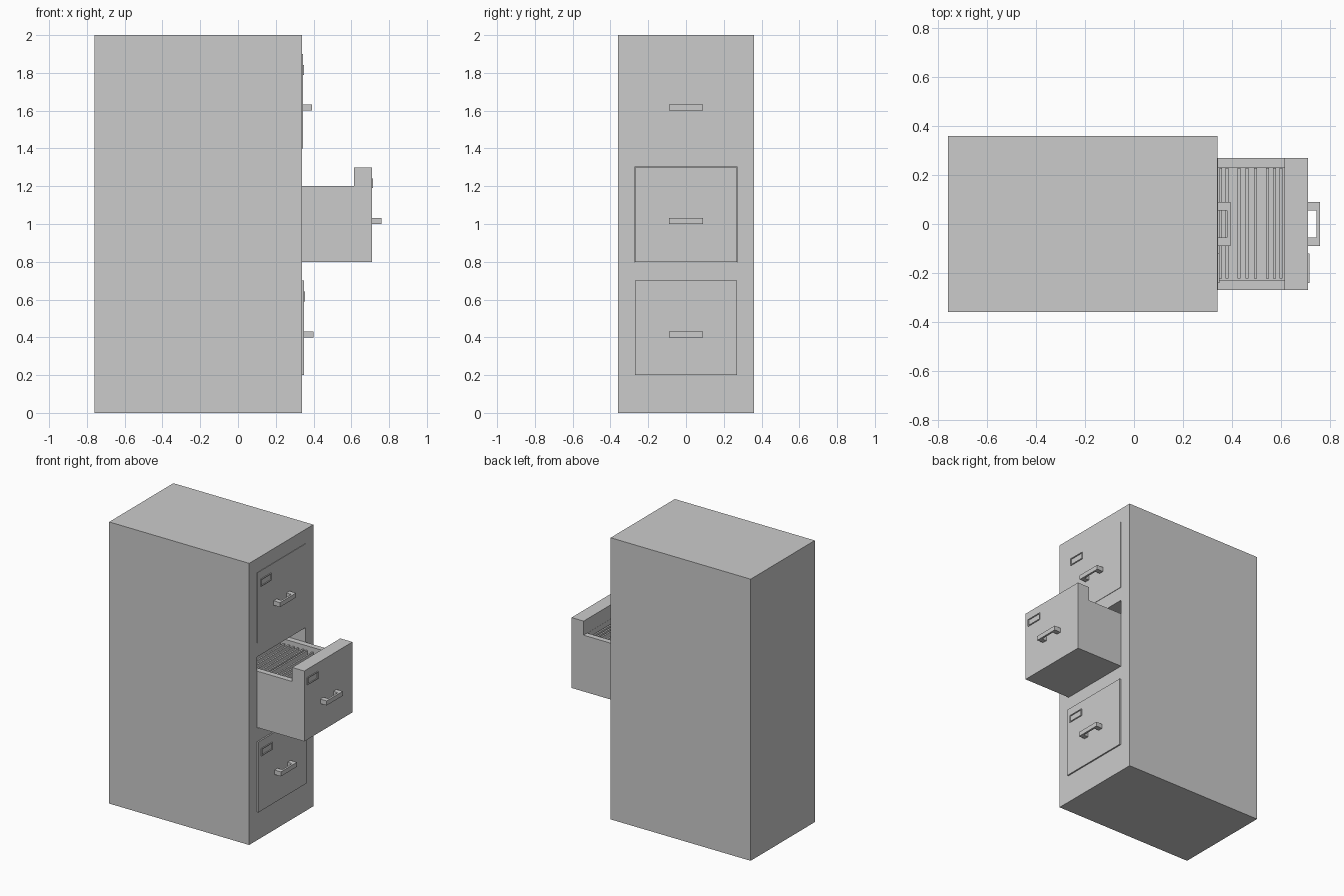
import bpy, bmesh

if "Cube" in bpy.data.objects:
    bpy.data.objects.remove(bpy.data.objects["Cube"])


def extrude(name, outline, axis, lo, hi):
    """Prism from a 2D outline: axis 'y' takes (x, z) points, axis 'z' takes (x, y)."""
    bm = bmesh.new()
    pts = [(a, lo, b) if axis == 'y' else (a, b, lo) for a, b in outline]
    face = bm.faces.new([bm.verts.new(p) for p in pts])
    res = bmesh.ops.extrude_face_region(bm, geom=[face])
    move = (0, hi - lo, 0) if axis == 'y' else (0, 0, hi - lo)
    bmesh.ops.translate(bm, vec=move, verts=[v for v in res['geom'] if isinstance(v, bmesh.types.BMVert)])
    bmesh.ops.recalc_face_normals(bm, faces=bm.faces)
    mesh = bpy.data.meshes.new(name)
    bm.to_mesh(mesh)
    bm.free()
    obj = bpy.data.objects.new(name, mesh)
    bpy.context.collection.objects.link(obj)
    return obj


def box(name, x0, x1, y0, y1, z0, z1):
    return extrude(name, [(x0, y0), (x1, y0), (x1, y1), (x0, y1)], 'z', z0, z1)


def cut(obj, cutter):
    mod = obj.modifiers.new("cut", 'BOOLEAN')
    mod.operation = 'DIFFERENCE'
    mod.solver = 'EXACT'
    mod.object = cutter
    bpy.context.view_layer.objects.active = obj
    bpy.ops.object.modifier_apply(modifier=mod.name)
    bpy.data.objects.remove(cutter)


def fittings(level, x, z):
    """Pull handle and label frame on a drawer front at x, with its bottom at z."""
    o, i = 0.09, 0.055
    extrude(level + "_handle",
            [(x, -o), (x + 0.05, -o), (x + 0.05, o), (x, o),
             (x, i), (x + 0.036, i), (x + 0.036, -i), (x, -i)], 'z', z + 0.2, z + 0.232)
    frame = box(level + "_label_frame", x - 0.001, x + 0.006, -0.24, -0.12, z + 0.39, z + 0.442)
    cut(frame, box("label_cutter", x - 0.02, x + 0.02, -0.234, -0.126, z + 0.396, z + 0.436))


# Cabinet shell with the open drawer's cavity
cabinet = box("cabinet_body", -0.76, 0.34, -0.36, 0.36, 0, 2)
cut(cabinet, box("cavity_cutter", -0.62, 0.5, -0.272, 0.272, 0.798, 1.302))

# Closed drawer fronts
for level, x, z in (("bottom", 0.35, 0.2), ("top", 0.343, 1.4)):
    box(level + "_drawer_front", 0.33, x, -0.27, 0.27, z, z + 0.5)
    fittings(level, x, z)

# Open drawer: tall thick front on a lower tray
drawer = extrude("open_drawer", [(-0.3, 0.8), (0.71, 0.8), (0.71, 1.3), (0.615, 1.3),
                                 (0.615, 1.2), (-0.3, 1.2)], 'y', -0.27, 0.27)
cut(drawer, box("tray_cutter", -0.26, 0.614, -0.23, 0.23, 0.84, 1.4))
fittings("middle", 0.71, 0.8)

# Hanging files, unevenly spaced in the visible part
spots = [0.60, 0.573, 0.545, 0.496, 0.462, 0.428, 0.38, 0.354]
spots += [0.315 - 0.037 * k for k in range(15)]
for n, x in enumerate(spots):
    box(f"file_{n + 1}", x - 0.006, x + 0.006, -0.223, 0.228, 0.85, 1.17)
